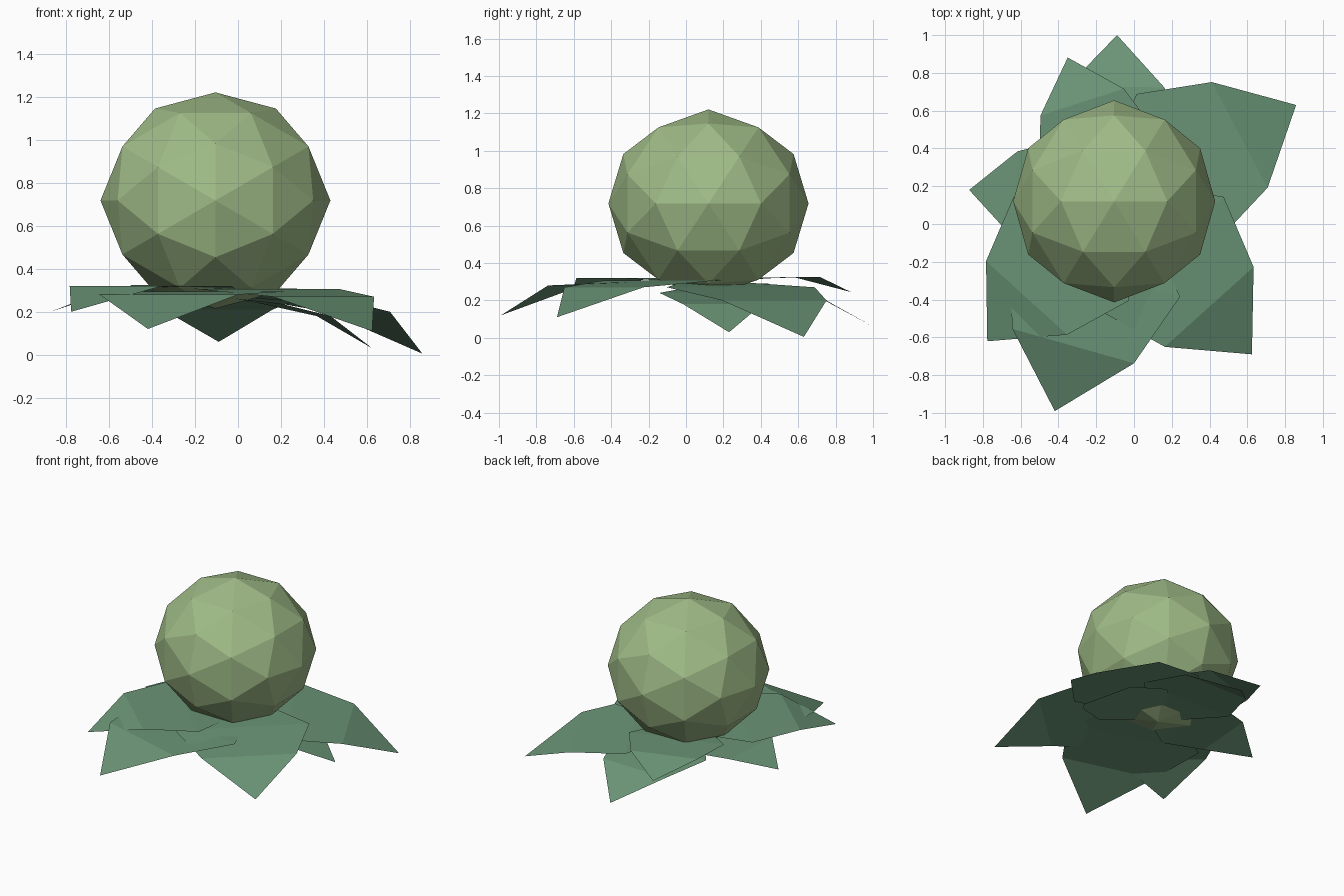
import bpy, bmesh, math
from mathutils import Vector

if "Cube" in bpy.data.objects:
    bpy.data.objects.remove(bpy.data.objects["Cube"])

CENTRE = Vector((-0.105, 0.12, 0.0))


def material(name, srgb):
    m = bpy.data.materials.new(name)
    m.diffuse_color = [((c / 255 + 0.055) / 1.055) ** 2.4 for c in srgb] + [1]
    m.use_nodes = True
    m.node_tree.nodes["Principled BSDF"].inputs["Base Color"].default_value = m.diffuse_color
    return m


def add_object(name, bm, mat):
    mesh = bpy.data.meshes.new(name)
    bm.to_mesh(mesh)
    bm.free()
    mesh.materials.append(mat)
    obj = bpy.data.objects.new(name, mesh)
    bpy.context.collection.objects.link(obj)
    return obj


head_green = material("pale_green", (159, 187, 135))
leaf_green = material("leaf_green", (106, 148, 118))

# Cabbage head: icosahedron with an edge on top, every edge split once onto the sphere
phi = (1 + math.sqrt(5)) / 2
corners = []
for s in (-1, 1):
    for t in (-phi, phi):
        corners += [Vector((s, 0, t)), Vector((0, t, s)), Vector((t, s, 0))]
points = [c.normalized() for c in corners]
for i, a in enumerate(corners):
    for b in corners[i + 1:]:
        if (a - b).length < 2.1:
            points.append((a + b).normalized())
bm = bmesh.new()
for p in points:
    bm.verts.new((p.x * 0.535, p.y * 0.535, p.z * 0.503))
bmesh.ops.convex_hull(bm, input=bm.verts[:])
bmesh.ops.recalc_face_normals(bm, faces=bm.faces[:])
head = add_object("cabbage_head", bm, head_green)
head.location = CENTRE + Vector((0, 0, 0.718))

# Outer leaves: direction, length and heights of base, shoulder, bend and tip
LEAVES = [
    (27.9, 1.09, 0.30, 0.27, 0.20, 0.005),
    (-48.0, 1.09, 0.31, 0.305, 0.27, 0.11),
    (-105.8, 1.154, 0.29, 0.295, 0.28, 0.12),
    (-132.2, 1.00, 0.30, 0.32, 0.32, 0.20),
    (175.5, 0.77, 0.28, 0.29, 0.285, 0.20),
    (107.9, 0.80, 0.30, 0.32, 0.325, 0.245),
    (89.0, 0.88, 0.27, 0.25, 0.21, 0.06),
    (8.6, 0.738, 0.27, 0.24, 0.18, 0.03),
]
# Distance along the leaf and half width, as fractions of its length
ROWS = [(0.0, 0.14), (0.34, 0.41), (0.69, 0.29)]

for n, (angle, length, *heights) in enumerate(LEAVES, 1):
    a = math.radians(angle)
    along = Vector((math.cos(a), math.sin(a), 0)) * length
    across = Vector((-math.sin(a), math.cos(a), 0)) * length
    bm = bmesh.new()
    rows = []
    for (u, w), z in zip(ROWS, heights):
        mid = CENTRE + along * u + Vector((0, 0, z))
        rows.append((bm.verts.new(mid - across * w), bm.verts.new(mid + across * w)))
    tip = bm.verts.new(CENTRE + along + Vector((0, 0, heights[-1])))
    for (r0, l0), (r1, l1) in zip(rows, rows[1:]):
        bm.faces.new((r0, r1, l1, l0))
    bm.faces.new((rows[-1][0], tip, rows[-1][1]))
    add_object(f"outer_leaf_{n}", bm, leaf_green)
